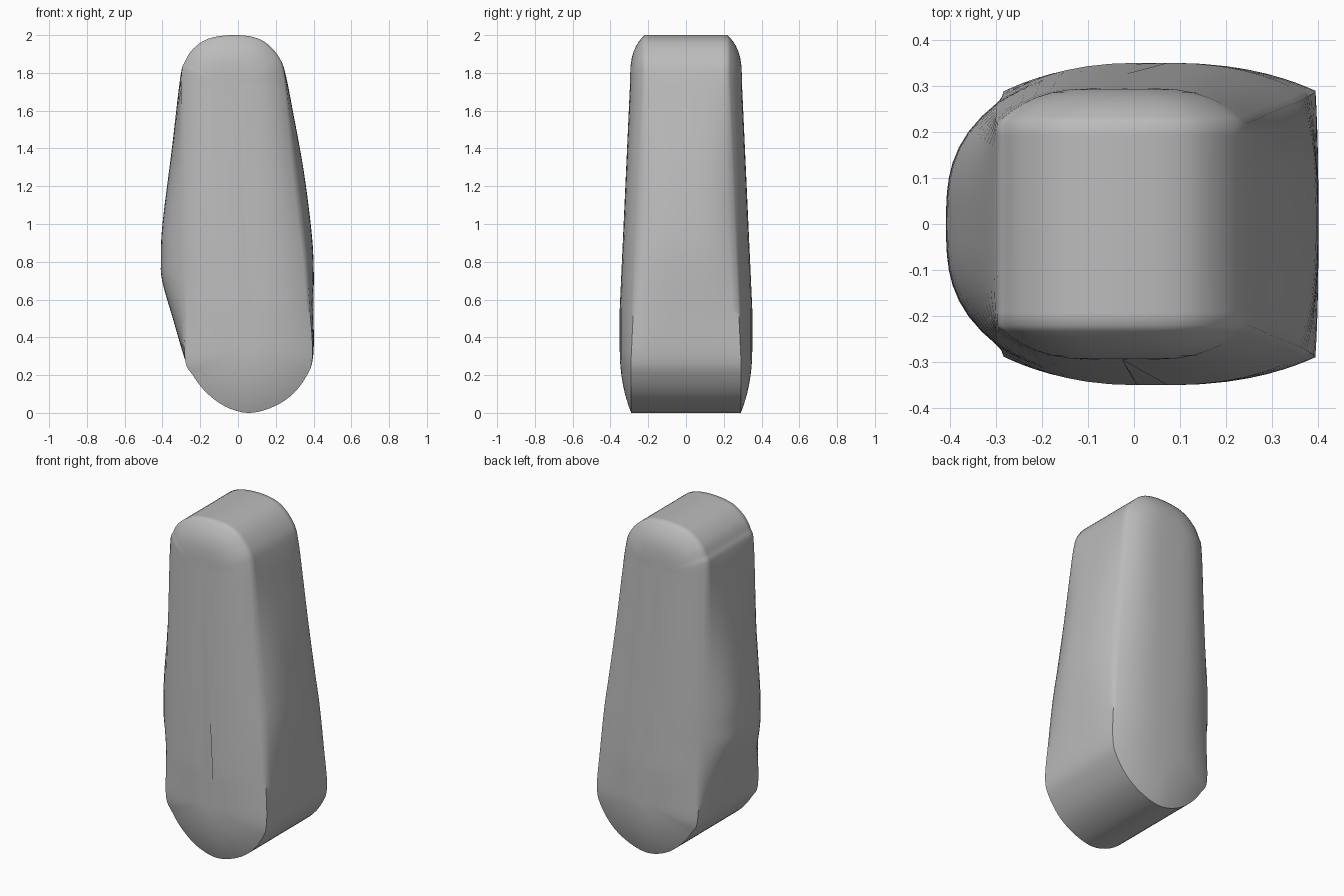
import bpy, bmesh

cube = bpy.data.objects.get("Cube")
if cube:
    bpy.data.objects.remove(cube, do_unlink=True)

# Outline, clockwise from the top: rim x, height, x of the bulge at mid depth
OUTLINE = [
    (-0.04, 2, -0.04), (0.08, 1.99, 0.08), (0.16, 1.95, 0.16), (0.225, 1.87, 0.225),
    (0.25, 1.78, 0.255), (0.27, 1.6, 0.29), (0.30, 1.3, 0.345), (0.335, 1.0, 0.385),
    (0.36, 0.8, 0.4), (0.38, 0.55, 0.4), (0.395, 0.3, 0.398),
    (0.36, 0.19, 0.36), (0.28, 0.09, 0.28), (0.17, 0.025, 0.17), (0.05, 0, 0.05),
    (-0.07, 0.035, -0.07), (-0.17, 0.11, -0.17), (-0.24, 0.2, -0.24),
    (-0.28, 0.28, -0.28), (-0.285, 0.5, -0.345), (-0.29, 0.7, -0.402),
    (-0.295, 0.82, -0.408), (-0.3, 1.0, -0.4), (-0.3, 1.4, -0.35),
    (-0.3, 1.78, -0.305), (-0.28, 1.86, -0.28), (-0.24, 1.925, -0.24), (-0.16, 1.98, -0.16),
]


def clamp(v, low, high):
    return max(low, min(high, v))


def smooth_loop(points, steps):
    """Closed Catmull-Rom curve through the points."""
    result = []
    n = len(points)
    for i in range(n):
        a, b, c, d = (points[(i + k) % n] for k in (-1, 0, 1, 2))
        for s in range(steps):
            t = s / steps
            result.append(tuple(
                q + 0.5 * t * (r - p + t * (2 * p - 5 * q + 4 * r - w
                                           + t * (3 * (q - r) + w - p)))
                for p, q, r, w in zip(a, b, c, d)))
    return result


def rim_depth(z):
    return 0.29 - 0.07 * clamp((z - 0.3) / 1.5, 0, 1)


def dome_depth(z):
    return 0.351 - 0.055 * clamp((z - 0.55) / 1.2, 0, 1)


def side_ring(loop, t):
    """Ring on the narrow side, t from -1 (front rim) to 1 (back rim)."""
    return [(x + (mid - x) * (1 - abs(t) ** 3), t * rim_depth(z), z)
            for x, z, mid in loop]


def dome_ring(loop, s, sign):
    """Ring on the broad face, shrunk by s towards the spine."""
    ring = []
    for x, z, mid in loop:
        spine_z = clamp(z, 0.35, 1.72)
        spine_x = 0.05 - 0.07 * (spine_z - 0.35) / 1.37
        nx, nz = x + (spine_x - x) * s, z + (spine_z - z) * s
        rise = 1 - (1 - s) ** (2.3 + 0.75 * z)
        rim = rim_depth(z)
        ring.append((nx, sign * (rim + (dome_depth(nz) - rim) * rise), nz))
    return ring


# Stack the rings from the front face to the back face
loop = smooth_loop(OUTLINE, 4)
insets = [0.05, 0.12, 0.2, 0.3, 0.42, 0.56, 0.72, 0.9]
rings = [dome_ring(loop, s, -1) for s in reversed(insets)]
rings += [side_ring(loop, k / 8) for k in range(-8, 9)]
rings += [dome_ring(loop, s, 1) for s in insets]

bm = bmesh.new()
rows = [[bm.verts.new(p) for p in ring] for ring in rings]
for lower, upper in zip(rows, rows[1:]):
    for i in range(len(loop)):
        j = (i + 1) % len(loop)
        bm.faces.new((lower[i], lower[j], upper[j], upper[i]))
bm.faces.new(rows[0])
bm.faces.new(rows[-1])
bmesh.ops.recalc_face_normals(bm, faces=bm.faces)

mesh = bpy.data.meshes.new("pebble")
bm.to_mesh(mesh)
bm.free()
pebble = bpy.data.objects.new("pebble", mesh)
bpy.context.collection.objects.link(pebble)

# Plain grey stone
grey = bpy.data.materials.new("stone_grey")
grey.use_nodes = True
colour = (0.5, 0.5, 0.5, 1)
grey.diffuse_color = colour
grey.node_tree.nodes["Principled BSDF"].inputs["Base Color"].default_value = colour
mesh.materials.append(grey)

bpy.ops.object.select_all(action='DESELECT')
pebble.select_set(True)
bpy.context.view_layer.objects.active = pebble
bpy.ops.object.shade_smooth_by_angle(angle=0.9)
